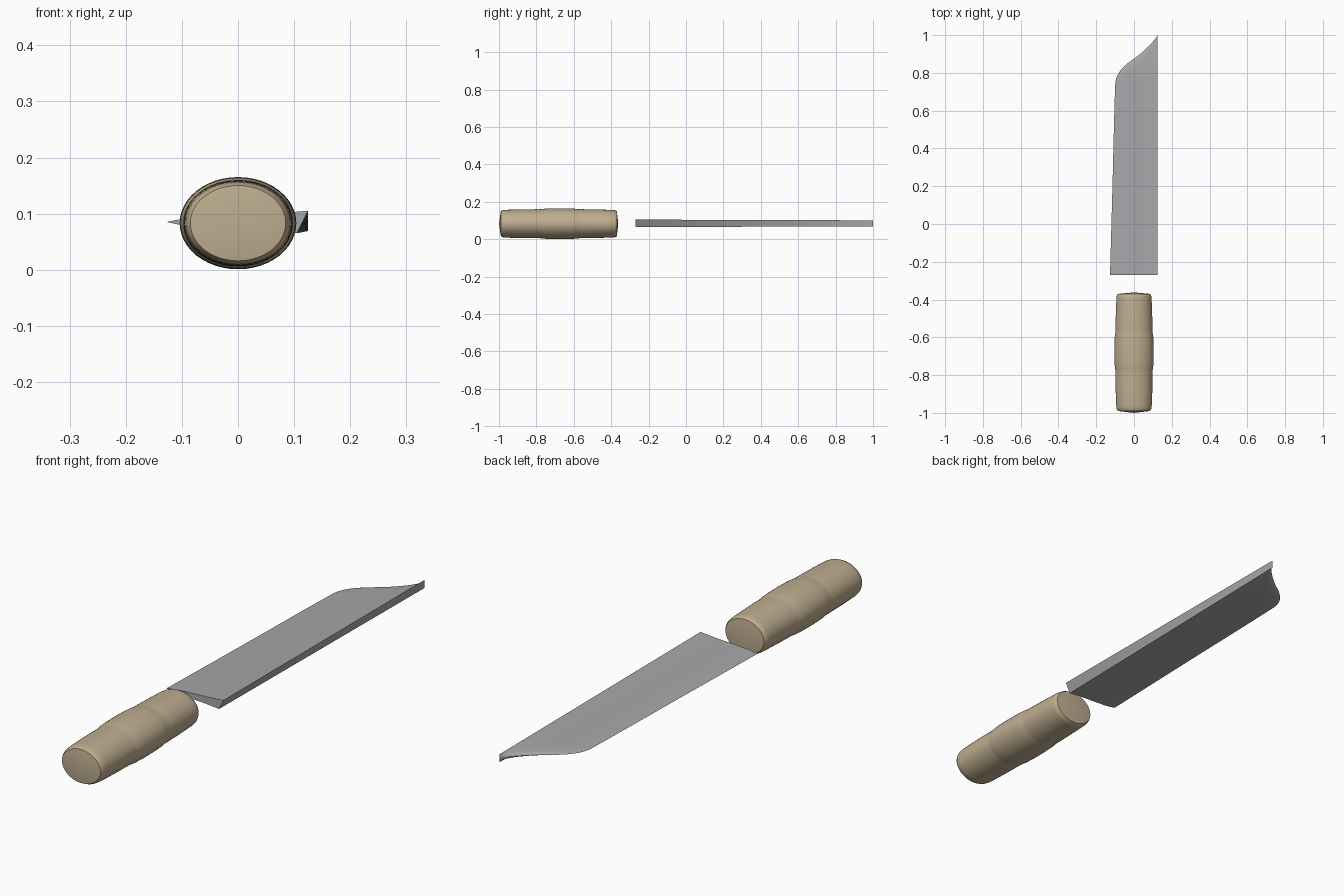
import bpy, bmesh, math

cube = bpy.data.objects.get("Cube")
if cube:
    bpy.data.objects.remove(cube, do_unlink=True)


def material(name, color):
    mat = bpy.data.materials.new(name)
    mat.use_nodes = True
    rgba = (*color, 1)
    mat.diffuse_color = rgba
    mat.node_tree.nodes["Principled BSDF"].inputs["Base Color"].default_value = rgba
    return mat


def smooth_curve(points, t):
    """Smooth interpolation through (position, value) points."""
    if t <= points[0][0]:
        return points[0][1]
    for i in range(len(points) - 1):
        (a, va), (b, vb) = points[i], points[i + 1]
        if t <= b:
            before = points[max(i - 1, 0)]
            after = points[min(i + 2, len(points) - 1)]
            ma = (vb - before[1]) / (b - before[0]) * (b - a)
            mb = (after[1] - va) / (after[0] - a) * (b - a)
            u = (t - a) / (b - a)
            return ((2*u**3 - 3*u**2 + 1) * va + (u**3 - 2*u**2 + u) * ma
                    + (3*u**2 - 2*u**3) * vb + (u**3 - u**2) * mb)
    return points[-1][1]


def loft(name, rings, mat, angle, cap_centers=None):
    """Skin closed rings of points; cap with a face or a fan to a centre."""
    bm = bmesh.new()
    loops = [[bm.verts.new(p) for p in ring] for ring in rings]
    n = len(loops[0])
    for a, b in zip(loops, loops[1:]):
        for i in range(n):
            j = (i + 1) % n
            bm.faces.new((a[i], a[j], b[j], b[i]))
    for k, ring in enumerate((loops[0], loops[-1])):
        if cap_centers:
            c = bm.verts.new(cap_centers[k])
            for i in range(n):
                bm.faces.new((ring[i], ring[(i + 1) % n], c))
        else:
            bm.faces.new(ring)
    bmesh.ops.remove_doubles(bm, verts=bm.verts, dist=0.0002)
    bmesh.ops.recalc_face_normals(bm, faces=bm.faces)
    mesh = bpy.data.meshes.new(name)
    bm.to_mesh(mesh)
    bm.free()
    mesh.materials.append(mat)
    obj = bpy.data.objects.new(name, mesh)
    bpy.context.collection.objects.link(obj)
    bpy.ops.object.select_all(action='DESELECT')
    bpy.context.view_layer.objects.active = obj
    obj.select_set(True)
    bpy.ops.object.shade_smooth_by_angle(angle=math.radians(angle))
    return obj


wood = material("tan wood", (0.52, 0.42, 0.28))
steel = material("grey steel", (0.38, 0.39, 0.40))
MID = 0.083

# Handle: three swelling grips, oval in section, with slightly domed ends
grip = [(-0.99, 0.085), (-0.98, 0.091), (-0.96, 0.094), (-0.88, 0.097),
        (-0.80, 0.098), (-0.78, 0.098), (-0.75, 0.102), (-0.68, 0.104),
        (-0.60, 0.102), (-0.57, 0.098), (-0.55, 0.098), (-0.47, 0.096),
        (-0.395, 0.093), (-0.38, 0.091), (-0.37, 0.085)]
rings = []
for k in range(63):
    y = -0.99 + 0.01 * k
    r = smooth_curve(grip, y)
    rings.append([(r * math.cos(a), y, MID + 0.79 * r * math.sin(a))
                  for a in (math.tau * i / 48 for i in range(48))])
loft("handle", rings, wood, 35, [(0, -1, MID), (0, -0.362, MID)])

# Blade: hollow-ground wedge, thick at the spine, swept up to a point
SPINE = 0.125
edge = [(-0.27, -0.127), (0.2, -0.114), (0.73, -0.1), (0.77, -0.094),
        (0.81, -0.074), (0.85, -0.035), (0.89, 0.02), (0.94, 0.077),
        (0.98, 0.112), (1, SPINE)]
# thickness from cutting edge (0) to spine (1)
half = [(0, 0), (0.12, 0.006), (0.4, 0.011), (0.7, 0.014), (0.9, 0.018), (1, 0.02)]
steps = [-0.27 + 0.1 * k for k in range(10)] + [0.7 + 0.01 * k for k in range(31)]
rings = []
for y in steps:
    e = smooth_curve(edge, y)
    tip = (y + 0.27) / 1.27
    slant = 0.02 * (1 - tip)
    thick = 1 - 0.2 * tip

    def side(t, sign):
        width = SPINE - e - (slant * t if sign < 0 else 0)
        return (e + width * t, y, 0.085 + sign * thick * smooth_curve(half, t))

    ts = [i / 12 for i in range(1, 13)]
    rings.append([(e, y, 0.085)] + [side(t, 1) for t in ts]
                 + [side(t, -1) for t in reversed(ts)])
loft("blade", rings, steel, 30)
bpy.ops.object.select_all(action='DESELECT')
